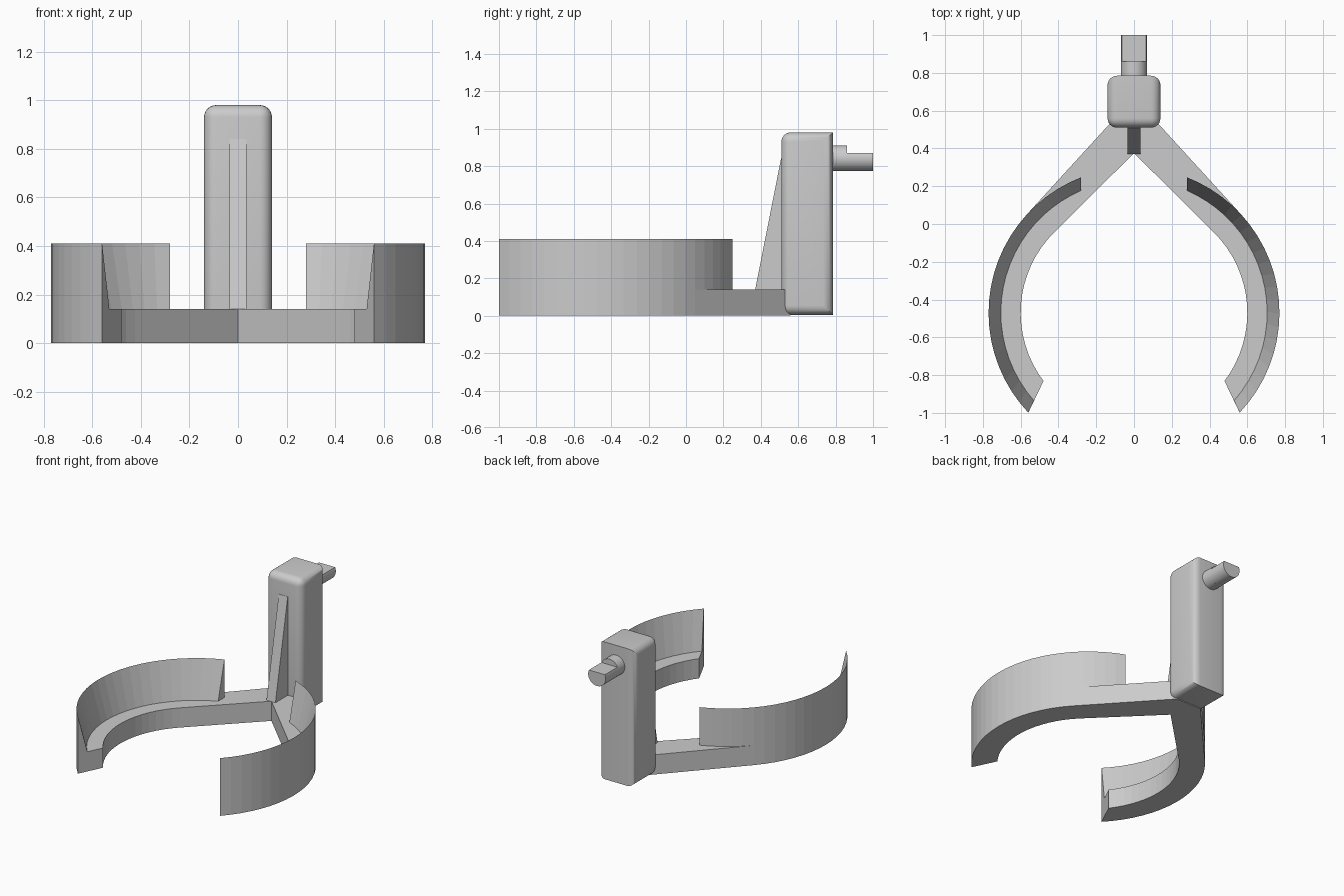
import bpy, bmesh
from math import sin, cos, pi, radians, acos, degrees
from mathutils import Vector

if "Cube" in bpy.data.objects:
    bpy.data.objects.remove(bpy.data.objects["Cube"])

CY = -0.47          # ring centre in y
R_OUT, R_WALL, R_IN = 0.77, 0.705, 0.60


def make(name, bm, smooth=False):
    bmesh.ops.recalc_face_normals(bm, faces=bm.faces)
    me = bpy.data.meshes.new(name)
    bm.to_mesh(me)
    bm.free()
    ob = bpy.data.objects.new(name, me)
    bpy.context.collection.objects.link(ob)
    if smooth:
        bpy.ops.object.select_all(action='DESELECT')
        ob.select_set(True)
        bpy.context.view_layer.objects.active = ob
        bpy.ops.object.shade_smooth_by_angle(angle=radians(35))
    return ob


def prism(name, pts, offset, smooth=False):
    """Extrude a closed 3D outline along an offset."""
    bm = bmesh.new()
    face = bm.faces.new([bm.verts.new(p) for p in pts])
    ext = bmesh.ops.extrude_face_region(bm, geom=[face], use_keep_orig=True)
    verts = [g for g in ext['geom'] if isinstance(g, bmesh.types.BMVert)]
    bmesh.ops.translate(bm, verts=verts, vec=Vector(offset))
    return make(name, bm, smooth)


def arc(r, a0, a1, n):
    return [(r * cos(radians(a0 + (a1 - a0) * i / n)),
             CY + r * sin(radians(a0 + (a1 - a0) * i / n))) for i in range(n + 1)]


# Forked base plate: two curved arms meeting at the post
outer = arc(R_OUT, -43.4, 42.4, 16) + [(0.102, 0.56)]
inner = arc(R_IN, -37, 45, 16)
half = inner[::-1] + outer
outline = [(0, 0.375)] + half + [(-x, y) for x, y in reversed(half)]
prism("base_fork", [(x, y, 0) for x, y in outline], (0, 0, 0.14))

# Tapered rim walls, wedge section with a thin top edge
o = arc(R_OUT, -43.4, 42.4, 16) + arc(R_OUT, 42.4, degrees(acos(0.28 / R_OUT)), 5)[1:]
w = arc(R_WALL, -41.3, 42.4, 16) + arc(R_WALL, 42.4, degrees(acos(0.28 / R_WALL)), 5)[1:]
for side, s in (("right", 1), ("left", -1)):
    bm = bmesh.new()
    rings = [[bm.verts.new((s * a[0], a[1], 0.14)),
              bm.verts.new((s * a[0], a[1], 0.41)),
              bm.verts.new((s * b[0], b[1], 0.14))] for a, b in zip(o, w)]
    for p, q in zip(rings, rings[1:]):
        for i in range(3):
            j = (i + 1) % 3
            bm.faces.new((p[i], p[j], q[j], q[i]))
    bm.faces.new(rings[0])
    bm.faces.new(rings[-1])
    make("rim_wall_" + side, bm)

# Upright post, all edges rounded except the back top and bottom edges
bm = bmesh.new()
bmesh.ops.create_cube(bm, size=1)
for v in bm.verts:
    v.co = (v.co.x * 0.28, 0.6475 + v.co.y * 0.275, 0.4925 + v.co.z * 0.975)
edges = [e for e in bm.edges
         if not (all(v.co.y > 0.7 for v in e.verts)
                 and abs(e.verts[0].co.z - e.verts[1].co.z) < 0.01)]
bmesh.ops.bevel(bm, geom=edges, offset=0.05, segments=6, profile=0.5, affect='EDGES')
make("post", bm, True)

# Triangular stiffening rib in front of the post
prism("rib", [(-0.035, 0.37, 0.14), (-0.035, 0.508, 0.84),
              (-0.035, 0.53, 0.84), (-0.035, 0.53, 0.14)], (0.07, 0, 0))

# Peg: full round root, then a flat-topped tip
R, ZC = 0.069, 0.842
prism("peg_root", [(R * cos(2 * pi * i / 32), 0.77, ZC + R * sin(2 * pi * i / 32))
                   for i in range(32)], (0, 0.09, 0), True)
a0 = 24             # angle where the flat cuts the circle
tip = [radians(180 - a0 + (180 + 2 * a0) * i / 20) for i in range(21)]
prism("peg_tip", [(R * cos(a), 0.86, ZC + R * sin(a)) for a in tip], (0, 0.14, 0), True)
